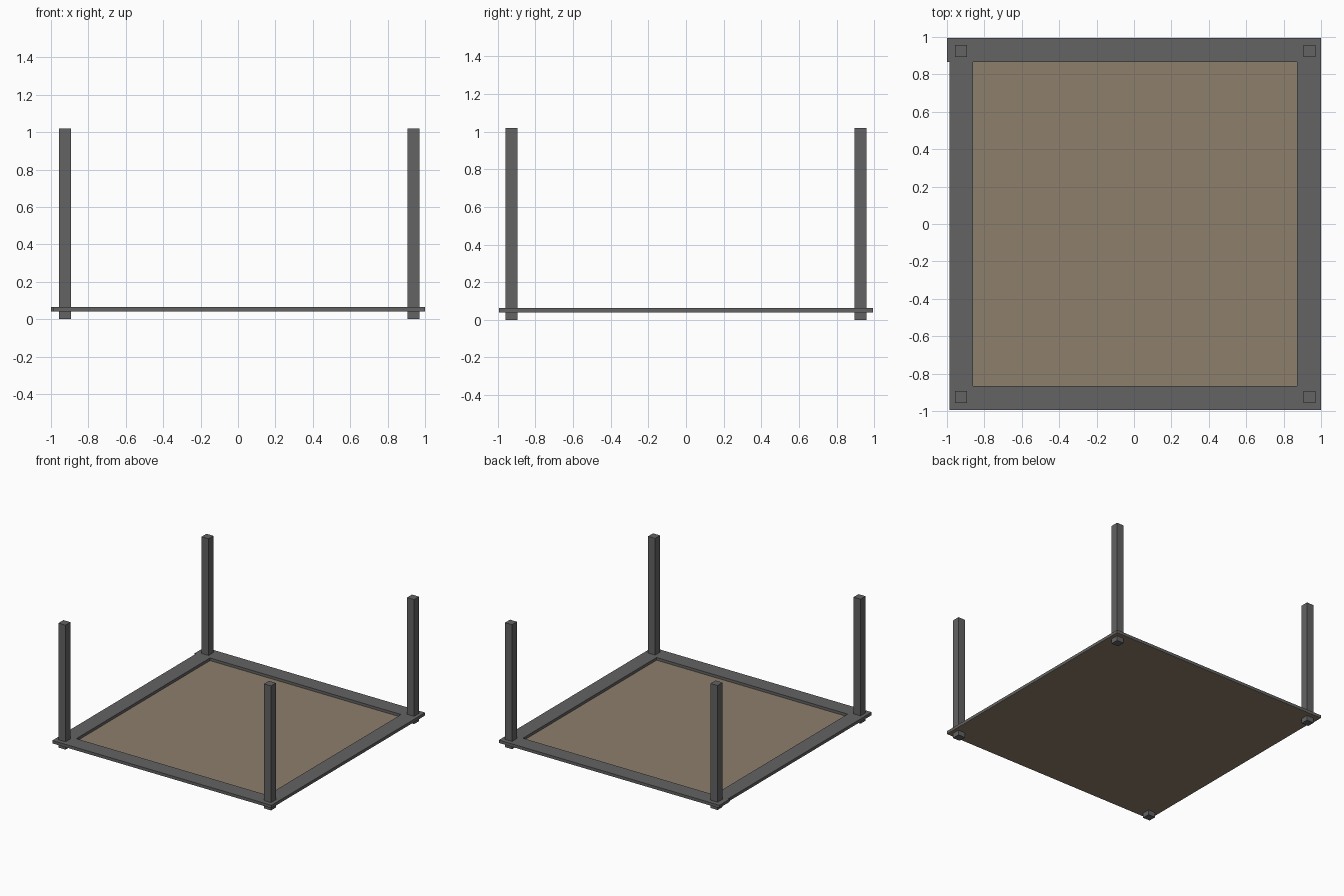
import bpy

if "Cube" in bpy.data.objects:
    bpy.data.objects.remove(bpy.data.objects["Cube"])


def material(name, rgb):
    m = bpy.data.materials.new(name)
    m.diffuse_color = (*rgb, 1.0)
    m.use_nodes = True
    m.node_tree.nodes["Principled BSDF"].inputs["Base Color"].default_value = m.diffuse_color
    return m


GREY = material("dark_grey_metal", (0.125, 0.125, 0.125))
BROWN = material("brown_board", (0.27, 0.21, 0.15))


def box(name, x, y, z, mat):
    """Axis-aligned box from (min, max) ranges."""
    bpy.ops.mesh.primitive_cube_add(size=1)
    o = bpy.context.object
    o.name = name
    for v in o.data.vertices:
        v.co = [r[0] if c < 0 else r[1] for c, r in zip(v.co, (x, y, z))]
    o.data.materials.append(mat)
    return o


CX = 0.0065          # centre of the frame; the back rail sticks out at the left
OUT, INN = 0.9935, 0.866
Y_OUT, Y_INN = 0.9945, 0.865
Z = (0.042, 0.064)

# Frame rails
box("back_rail", (-1.0, CX + OUT), (Y_INN, Y_OUT), Z, GREY)
box("front_rail", (CX - OUT, CX + OUT), (-Y_OUT, -Y_INN), Z, GREY)
box("left_rail", (CX - OUT, CX - INN), (-Y_INN, Y_INN), Z, GREY)
box("right_rail", (CX + INN, CX + OUT), (-Y_INN, Y_INN), Z, GREY)

# Thin floor board under the whole frame
box("floor_board", (CX - OUT, CX + OUT), (-Y_OUT, Y_OUT), (0.040, 0.042), BROWN)

# Corner posts
for sx, side in ((-1, "left"), (1, "right")):
    for sy, end in ((-1, "front"), (1, "back")):
        px, py, h = CX + sx * 0.9315, sy * 0.926, 0.032
        box(f"{end}_{side}_post", (px - h, px + h), (py - h, py + h),
            (0.0, 1.02), GREY)
